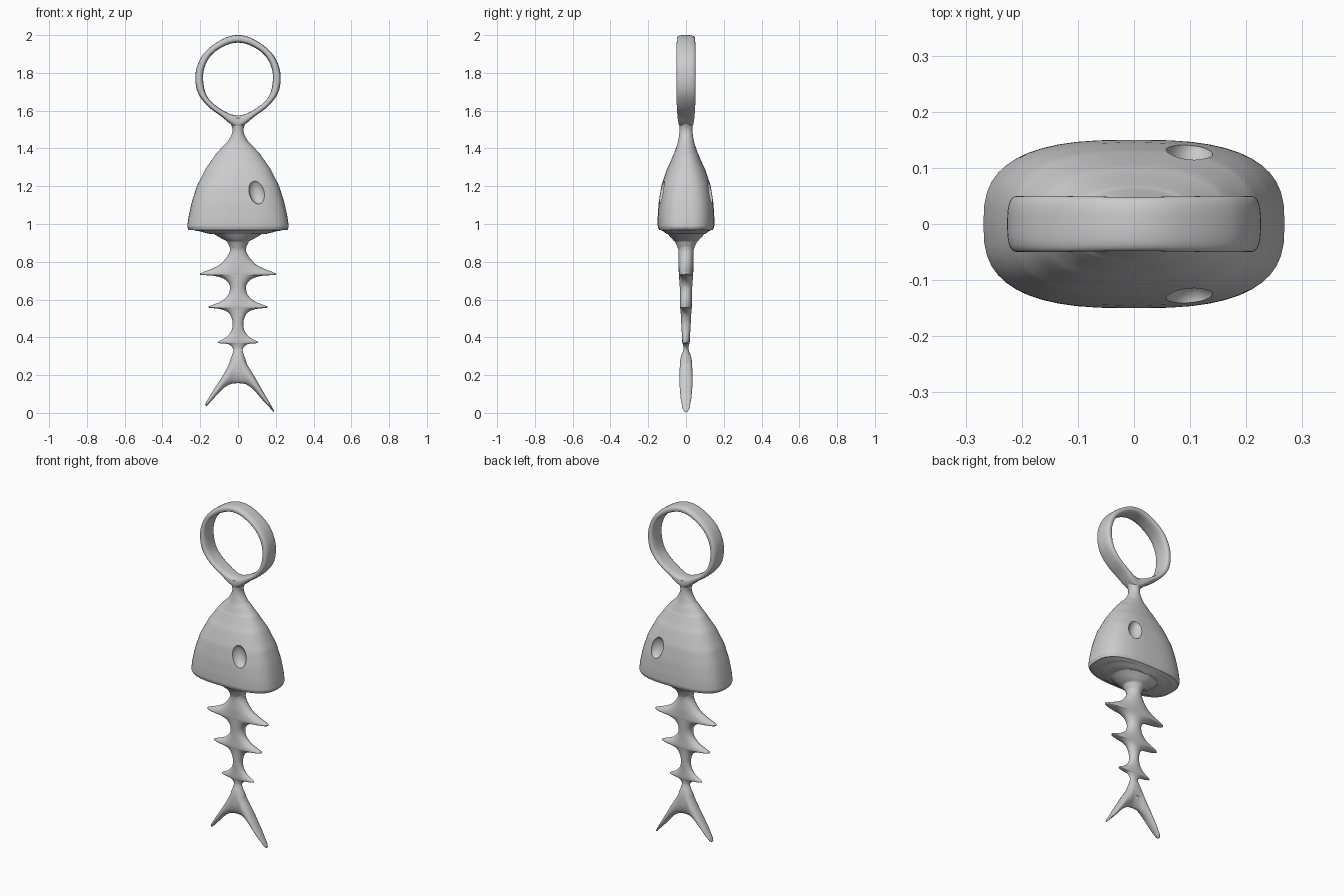
import bpy, bmesh, math
from mathutils import Vector

if "Cube" in bpy.data.objects:
    bpy.data.objects.remove(bpy.data.objects["Cube"])

SIDES = 48


def spline(rows, steps, closed=False):
    """Smooth curve through rows of numbers, with chord-scaled tangents."""
    p = [Vector(r) for r in rows]
    n = len(p)

    def tangent(i):
        a, b = (p[i - 1], p[(i + 1) % n]) if closed else (p[max(i - 1, 0)], p[min(i + 1, n - 1)])
        return (b - a).normalized()

    out = []
    for i in range(n if closed else n - 1):
        a, b = p[i], p[(i + 1) % n]
        d = (b - a).length
        ta, tb = tangent(i) * d, tangent((i + 1) % n) * d
        for s in range(steps):
            t = s / steps
            out.append(a * (2*t**3 - 3*t*t + 1) + ta * (t**3 - 2*t*t + t)
                       + b * (3*t*t - 2*t**3) + tb * (t**3 - t*t))
    if not closed:
        out.append(p[-1])
    return out


def section(c, u, v, n):
    """Superellipse around c with half axes u and v."""
    pts = []
    for k in range(SIDES):
        a = 2 * math.pi * k / SIDES
        cu, sv = math.cos(a), math.sin(a)
        pts.append(c + u * math.copysign(abs(cu) ** (2 / n), cu)
                   + v * math.copysign(abs(sv) ** (2 / n), sv))
    return pts


def loft(name, rings, closed=False):
    bm = bmesh.new()
    vs = [[bm.verts.new(q) for q in r] for r in rings]
    for i in range(len(vs) if closed else len(vs) - 1):
        a, b = vs[i], vs[(i + 1) % len(vs)]
        for k in range(SIDES):
            m = (k + 1) % SIDES
            bm.faces.new((a[k], a[m], b[m], b[k]))
    if not closed:
        bm.faces.new(vs[0])
        bm.faces.new(vs[-1])
    bmesh.ops.recalc_face_normals(bm, faces=bm.faces)
    me = bpy.data.meshes.new(name)
    bm.to_mesh(me)
    bm.free()
    ob = bpy.data.objects.new(name, me)
    bpy.context.collection.objects.link(ob)
    return ob


def smooth(ob):
    bpy.ops.object.select_all(action='DESELECT')
    ob.select_set(True)
    bpy.context.view_layer.objects.active = ob
    bpy.ops.object.shade_smooth_by_angle(angle=math.radians(45))


def stack(name, rows, steps=5):
    """Loft upward: rows are z, half width, half depth, squareness."""
    return loft(name, [section(Vector((0, 0, z)), Vector((w, 0, 0)), Vector((0, d, 0)), n)
                       for z, w, d, n in spline(rows, steps)])


# neck and head
head = stack("head", [
    (1.56, .055, .04, 2), (1.50, .029, .034, 2), (1.45, .046, .04, 2), (1.40, .09, .054, 2.1),
    (1.34, .138, .078, 2.3), (1.25, .193, .115, 2.5), (1.15, .234, .139, 2.7),
    (1.05, .259, .149, 2.8), (1.0, .267, .15, 2.8), (.982, .267, .148, 2.8),
    (.972, .25, .138, 2.7), (.955, .18, .112, 2.5), (.925, .09, .078, 2.2),
    (.875, .041, .044, 2), (.84, .038, .038, 2)])

# eye sockets, hollowed on both sides
for s in (-1, 1):
    bpy.ops.mesh.primitive_uv_sphere_add(segments=40, ring_count=20, location=(.1, s * .138, 1.172),
                                         rotation=(0, math.radians(-12), 0))
    cutter = bpy.context.object
    cutter.scale = (.042, .04, .067)
    mod = head.modifiers.new("socket", 'BOOLEAN')
    mod.operation, mod.solver, mod.object = 'DIFFERENCE', 'EXACT', cutter
    bpy.context.view_layer.objects.active = head
    bpy.ops.object.modifier_apply(modifier=mod.name)
    bpy.data.objects.remove(cutter)
smooth(head)

# spine with three pairs of ribs
spine = stack("spine_and_ribs", [
    (.89, .045, .042, 2), (.85, .045, .039, 2), (.79, .09, .04, 2), (.762, .14, .039, 2),
    (.738, .2, .038, 2), (.731, .197, .037, 2), (.726, .13, .037, 2), (.71, .075, .036, 2),
    (.68, .046, .034, 2), (.65, .043, .032, 2), (.62, .055, .032, 2), (.59, .09, .032, 2),
    (.563, .156, .032, 2), (.557, .155, .031, 2), (.55, .095, .03, 2), (.53, .05, .028, 2),
    (.49, .03, .026, 2), (.45, .03, .024, 2), (.42, .043, .022, 2), (.395, .07, .021, 2),
    (.376, .105, .02, 2), (.37, .104, .019, 2), (.363, .05, .017, 2), (.34, .026, .013, 2),
    (.32, .027, .018, 2), (.27, .044, .029, 2), (.22, .05, .033, 2)], 4)
smooth(spine)

# forked tail: x, top z, bottom z, half depth
tail_rows = [(-.173, .047, .036, .01), (-.165, .063, .038, .018), (-.13, .12, .075, .027),
             (-.08, .198, .128, .034), (-.045, .263, .15, .035), (-.02, .32, .156, .033),
             (0, .335, .157, .033), (.02, .32, .156, .033), (.045, .263, .15, .035),
             (.08, .205, .125, .035), (.13, .118, .068, .03), (.175, .04, .02, .02),
             (.19, .013, .003, .01)]
tail = loft("tail", [section(Vector((x, 0, (t + b) / 2)), Vector((0, 0, (t - b) / 2)),
                             Vector((0, d, 0)), 2) for x, t, b, d in spline(tail_rows, 4)])
smooth(tail)

# ring: outer x, outer z, inner x, inner z, half depth; one half, then mirrored
half = [(0, 2.0, 0, 1.96, .048), (.08, 1.98, .07, 1.943, .049), (.17, 1.915, .14, 1.895, .05),
        (.213, 1.845, .175, 1.835, .05), (.226, 1.77, .185, 1.77, .05),
        (.21, 1.69, .17, 1.69, .05), (.158, 1.622, .13, 1.637, .049),
        (.085, 1.567, .07, 1.596, .046), (.04, 1.53, .03, 1.579, .043), (0, 1.51, 0, 1.575, .04)]
rows = half + [(-a, b, -c, d, e) for a, b, c, d, e in half[-2:0:-1]]
rings = []
for ox, oz, ix, iz, d in spline(rows, 6, closed=True):
    o, i = Vector((ox, 0, oz)), Vector((ix, 0, iz))
    rings.append(section((o + i) / 2, (o - i) / 2, Vector((0, d, 0)), 2.9))
smooth(loft("hanging_ring", rings, closed=True))
